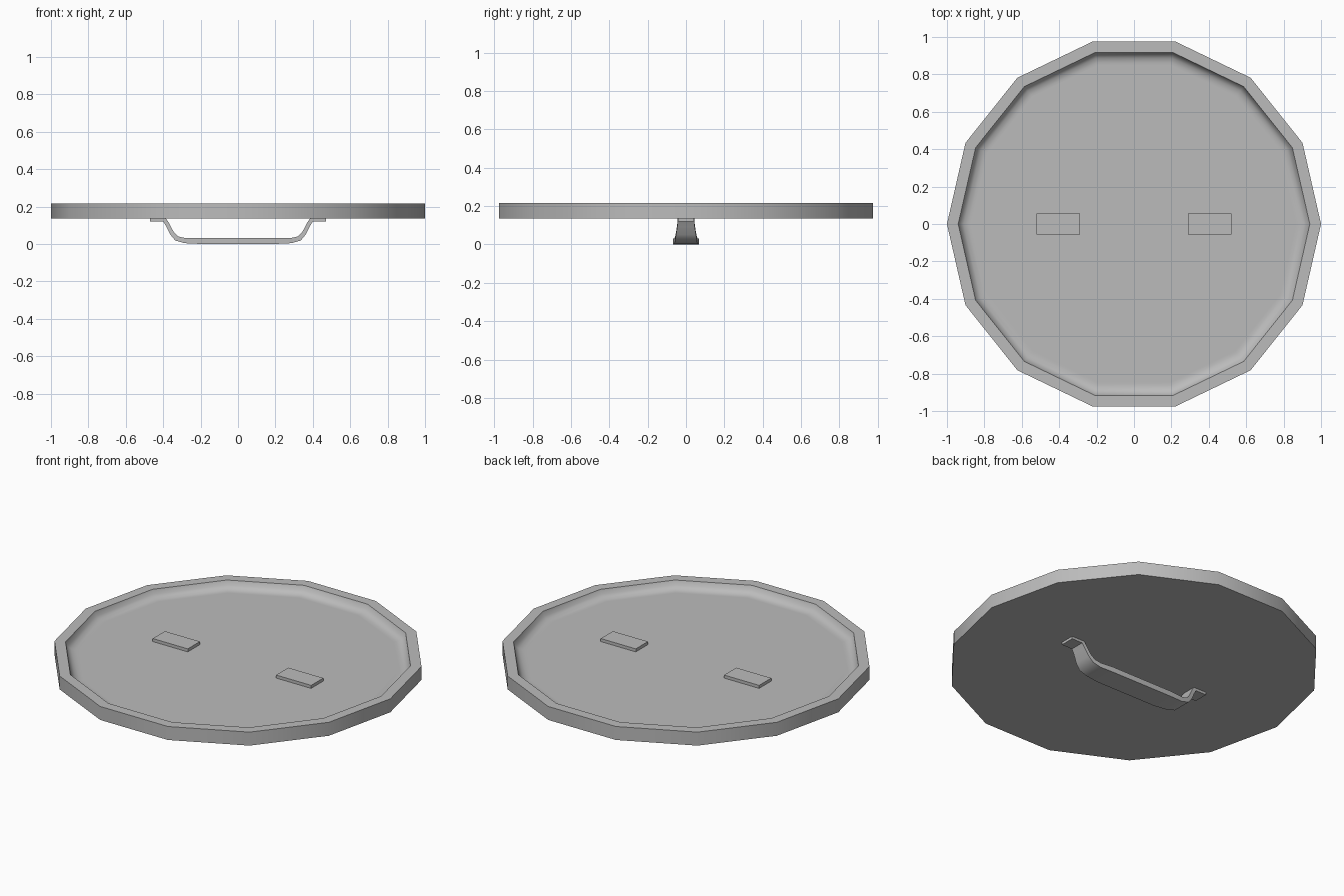
import bpy, bmesh
from math import cos, sin, tau, radians

cube = bpy.data.objects.get("Cube")
if cube:
    bpy.data.objects.remove(cube, do_unlink=True)

# Single grey for the whole model
grey = bpy.data.materials.new("plain grey")
grey.use_nodes = True
color = (0.5, 0.5, 0.5, 1)
grey.diffuse_color = color
grey.node_tree.nodes["Principled BSDF"].inputs["Base Color"].default_value = color


def finish(name, bm, angle):
    """Turn a bmesh into a smooth object with sharp edges above an angle."""
    bmesh.ops.recalc_face_normals(bm, faces=bm.faces)
    for face in bm.faces:
        face.smooth = True
    mesh = bpy.data.meshes.new(name)
    bm.to_mesh(mesh)
    bm.free()
    mesh.set_sharp_from_angle(angle=radians(angle))
    mesh.materials.append(grey)
    obj = bpy.data.objects.new(name, mesh)
    bpy.context.collection.objects.link(obj)
    return obj


def loft(name, rings, angle):
    """Bridge closed rings of points in order and cap both ends."""
    bm = bmesh.new()
    loops = [[bm.verts.new(p) for p in ring] for ring in rings]
    for a, b in zip(loops, loops[1:]):
        n = len(a)
        for i in range(n):
            j = (i + 1) % n
            bm.faces.new((a[i], a[j], b[j], b[i]))
    bm.faces.new(loops[0])
    bm.faces.new(loops[-1])
    return finish(name, bm, angle)


# Fourteen-sided tray: base, outer wall, rim, filleted inner wall, floor
SIDES = 14
profile = [(1, 0.135), (1, 0.215), (0.94, 0.215), (0.93, 0.19),
           (0.91, 0.175), (0.885, 0.17), (0.87, 0.17)]
tray_rings = [[(r * cos(tau * i / SIDES), r * sin(tau * i / SIDES), z)
               for i in range(SIDES)] for r, z in profile]
loft("round_tray", tray_rings, 50)

# Strap handle below: lower x, lower z, upper x, upper z, half width
half = [(0.47, 0.12, 0.47, 0.136, 0.043),
        (0.40, 0.12, 0.385, 0.136, 0.043),
        (0.385, 0.095, 0.368, 0.11, 0.045),
        (0.362, 0.05, 0.343, 0.062, 0.052),
        (0.335, 0.018, 0.32, 0.04, 0.057),
        (0.285, 0.004, 0.285, 0.032, 0.06),
        (0.20, 0, 0.20, 0.032, 0.068)]
stations = half + [(-a, b, -c, d, w) for a, b, c, d, w in reversed(half)]
handle_rings = [[(a, -w, b), (a, w, b), (c, w, d), (c, -w, d)]
                for a, b, c, d, w in stations]
loft("strap_handle", handle_rings, 40)

# Mounting plates on the tray floor, one above each handle end
for side, name in ((1, "left_plate"), (-1, "right_plate")):
    plate = [[(side * 0.405 + sx * 0.115, sy * 0.057, z)
              for sx, sy in ((-1, -1), (1, -1), (1, 1), (-1, 1))]
             for z in (0.165, 0.188)]
    loft(name, plate, 30)
